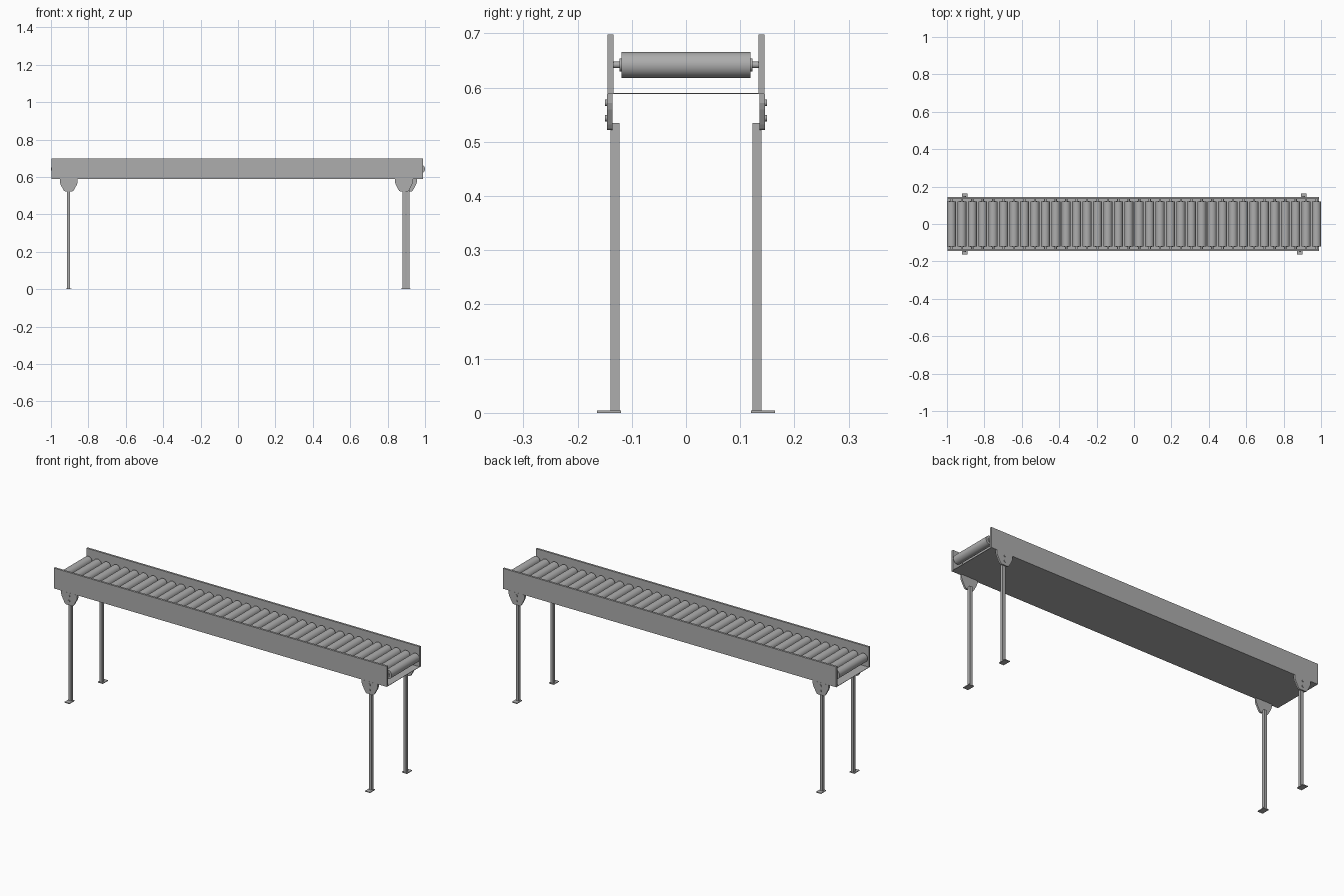
import bpy, bmesh, math
from mathutils import Matrix, Vector

cube = bpy.data.objects.get("Cube")
if cube:
    bpy.data.objects.remove(cube, do_unlink=True)

steel = bpy.data.materials.new("grey steel")
steel.use_nodes = True
GREY = (0.42, 0.42, 0.42, 1)
steel.diffuse_color = GREY
steel.node_tree.nodes["Principled BSDF"].inputs["Base Color"].default_value = GREY


def finish(name, bm, smooth=False):
    bmesh.ops.recalc_face_normals(bm, faces=bm.faces)
    mesh = bpy.data.meshes.new(name)
    bm.to_mesh(mesh)
    bm.free()
    mesh.materials.append(steel)
    obj = bpy.data.objects.new(name, mesh)
    bpy.context.collection.objects.link(obj)
    if smooth:
        bpy.ops.object.select_all(action='DESELECT')
        obj.select_set(True)
        bpy.context.view_layer.objects.active = obj
        bpy.ops.object.shade_smooth_by_angle(angle=math.radians(35))
    return obj


def box(name, x0, x1, y0, y1, z0, z1):
    bm = bmesh.new()
    mid = Vector((x0 + x1, y0 + y1, z0 + z1)) / 2
    size = Matrix.Diagonal((x1 - x0, y1 - y0, z1 - z0, 1))
    bmesh.ops.create_cube(bm, size=1, matrix=Matrix.Translation(mid) @ size)
    return finish(name, bm)


def add_rod(bm, x, y0, y1, z, radius, sides):
    """Cylinder lying along y."""
    place = Matrix.Translation((x, (y0 + y1) / 2, z)) @ Matrix.Rotation(math.pi / 2, 4, 'X')
    bmesh.ops.create_cone(bm, cap_ends=True, segments=sides, radius1=radius,
                          radius2=radius, depth=abs(y1 - y0), matrix=place)


# Frame: two side rails and the thin bottom pan
X0, X1, BOTTOM, TOP = -0.997, 0.989, 0.588, 0.698
for side, label in ((-1, "right"), (1, "left")):
    ys = sorted((side * 0.134, side * 0.145))
    box(f"{label}_side_rail", X0, X1, *ys, BOTTOM, TOP)
box("bottom_pan", X0, X1, -0.134, 0.134, BOTTOM, BOTTOM + 0.002)

# Rollers: drum, end hubs and axle, repeated along the bed
COUNT, FIRST, AXIS_Z = 36, -0.976, 0.642
pitch = -2 * FIRST / (COUNT - 1)
bm = bmesh.new()
add_rod(bm, FIRST, -0.119, 0.119, AXIS_Z, 0.024, 32)
add_rod(bm, FIRST, -0.123, 0.123, AXIS_Z, 0.012, 20)
add_rod(bm, FIRST, -0.135, 0.135, AXIS_Z, 0.006, 16)
rollers = finish("rollers", bm, smooth=True)
array = rollers.modifiers.new("repeat", 'ARRAY')
array.count = COUNT
array.use_relative_offset = False
array.use_constant_offset = True
array.constant_offset_displace = (pitch, 0, 0)

# Legs: bracket plate, two bolts, square post and foot plate
HALF = [(0.048, BOTTOM), (0.048, 0.572), (0.044, 0.56), (0.029, 0.532), (0.024, 0.525), (0.018, 0.522)]


def leg(label, x, side):
    outline = HALF + [(-dx, z) for dx, z in reversed(HALF)]
    bm = bmesh.new()
    face = bm.faces.new([bm.verts.new((x + dx, side * 0.136, z)) for dx, z in outline])
    grown = bmesh.ops.extrude_face_region(bm, geom=[face])["geom"]
    bmesh.ops.translate(bm, vec=(0, side * 0.0095, 0),
                        verts=[v for v in grown if isinstance(v, bmesh.types.BMVert)])
    finish(f"{label}_bracket", bm)

    bm = bmesh.new()
    for z in (0.572, 0.544):
        add_rod(bm, x, side * 0.14, side * 0.149, z, 0.006, 12)
    finish(f"{label}_bolts", bm, smooth=True)

    box(f"{label}_post", x - 0.008, x + 0.008, *sorted((side * 0.123, side * 0.1395)), 0.002, 0.535)
    box(f"{label}_foot", x - 0.015, x + 0.015, *sorted((side * 0.12, side * 0.164)), 0, 0.004)


leg("front_right_leg", -0.905, -1)
leg("back_right_leg", -0.905, 1)
leg("front_left_leg", 0.887, -1)
leg("back_left_leg", 0.908, 1)
